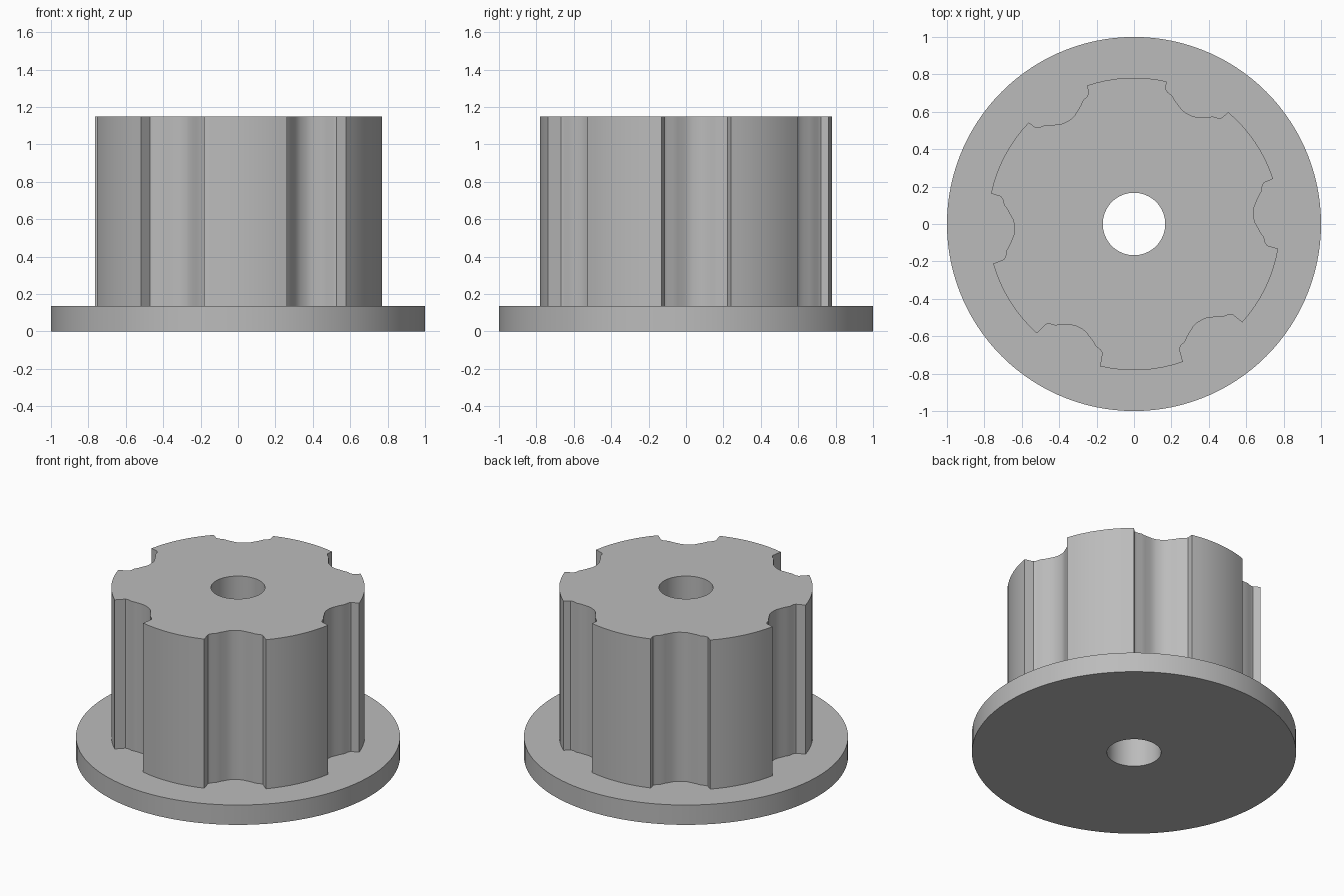
import bpy, bmesh, math

if "Cube" in bpy.data.objects:
    bpy.data.objects.remove(bpy.data.objects["Cube"])

FLANGE_TOP, PLUG_TOP = 0.135, 1.15
PLUG_R, HOLE_R = 0.782, 0.167
PIVOT_Y, TWIST = 0.016, math.radians(3)   # centre and turn of the groove pattern


def circle(r, n):
    return [(r * math.cos(2 * math.pi * i / n), r * math.sin(2 * math.pi * i / n)) for i in range(n)]


def grooved_outline():
    """Round outline with six scooped grooves."""
    half = [(0.706, -0.169), (0.695, -0.152), (0.689, -0.122), (0.672, -0.096), (0.656, -0.062),
            (0.646, -0.042), (0.641, -0.018)]
    groove = [(0.758, -0.187)] + half + [(x, -y) for x, y in reversed(half)] + [(0.758, 0.187)]
    pts = []
    for k in range(6):
        a = TWIST + k * math.pi / 3
        c, s = math.cos(a), math.sin(a)
        g = [(x * c - y * s, x * s + y * c + PIVOT_Y) for x, y in groove]
        # push both lips onto the round outline
        for i in (0, -1):
            f = PLUG_R / math.hypot(*g[i])
            g[i] = (g[i][0] * f, g[i][1] * f)
        pts += g
        # round land up to the next groove
        a0 = math.atan2(g[-1][1], g[-1][0])
        b = a + math.pi / 3
        nx = groove[0][0] * math.cos(b) - groove[0][1] * math.sin(b)
        ny = groove[0][0] * math.sin(b) + groove[0][1] * math.cos(b) + PIVOT_Y
        span = (math.atan2(ny, nx) - a0) % (2 * math.pi)
        pts += [(PLUG_R * math.cos(a0 + span * i / 8), PLUG_R * math.sin(a0 + span * i / 8))
                for i in range(1, 8)]
    return pts


bm = bmesh.new()


def ring(pts, z):
    vs = [bm.verts.new((x, y, z)) for x, y in pts]
    for i, v in enumerate(vs):
        bm.edges.new((v, vs[(i + 1) % len(vs)]))
    return vs


def ring_edges(vs):
    return [bm.edges.get((v, vs[(i + 1) % len(vs)])) for i, v in enumerate(vs)]


def cap(outer, inner):
    bmesh.ops.triangle_fill(bm, edges=ring_edges(outer) + ring_edges(inner), use_beauty=True)


def wall(low, high):
    n = len(low)
    for i in range(n):
        j = (i + 1) % n
        bm.faces.new((low[i], low[j], high[j], high[i]))


# rings of the flange, the grooved plug and the bore
rim_low, rim_high = ring(circle(1, 120), 0), ring(circle(1, 120), FLANGE_TOP)
outline = grooved_outline()
plug_low, plug_high = ring(outline, FLANGE_TOP), ring(outline, PLUG_TOP)
bore_low, bore_high = ring(circle(HOLE_R, 64), 0), ring(circle(HOLE_R, 64), PLUG_TOP)

# flat faces: underside, flange ledge, plug top
cap(rim_low, bore_low)
cap(rim_high, plug_low)
cap(plug_high, bore_high)
# upright faces
wall(rim_low, rim_high)
wall(plug_low, plug_high)
wall(bore_high, bore_low)
bmesh.ops.recalc_face_normals(bm, faces=bm.faces[:])

mesh = bpy.data.meshes.new("flanged_grooved_plug")
bm.to_mesh(mesh)
bm.free()
plug = bpy.data.objects.new("flanged_grooved_plug", mesh)
bpy.context.collection.objects.link(plug)

grey = bpy.data.materials.new("plain grey")
grey.diffuse_color = (0.5, 0.5, 0.5, 1)
grey.use_nodes = True
grey.node_tree.nodes["Principled BSDF"].inputs["Base Color"].default_value = grey.diffuse_color
mesh.materials.append(grey)

bpy.context.view_layer.objects.active = plug
plug.select_set(True)
bpy.ops.object.shade_smooth_by_angle(angle=math.radians(30))
